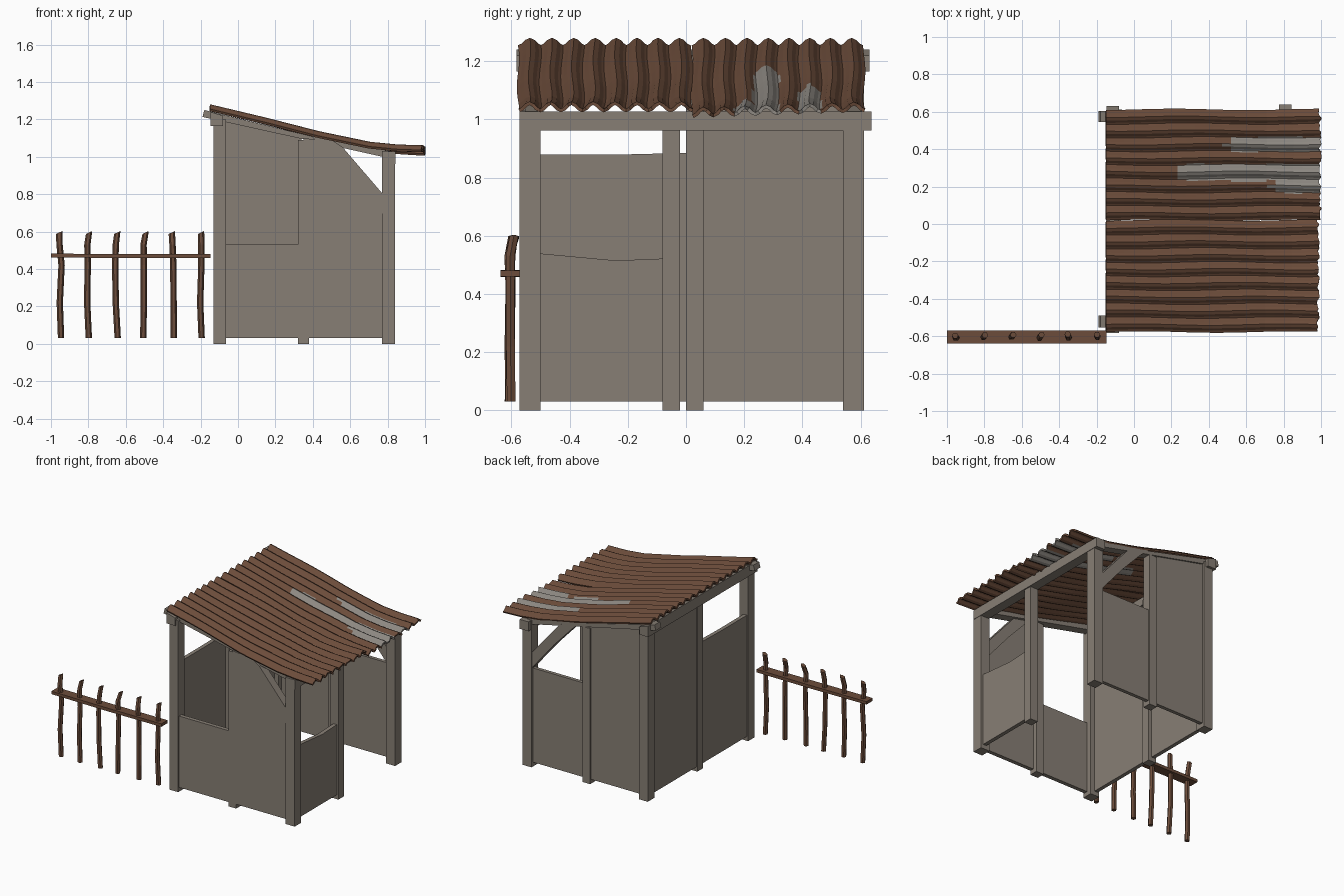
import bpy, bmesh, math, random
from mathutils import Vector

if "Cube" in bpy.data.objects:
    bpy.data.objects.remove(bpy.data.objects["Cube"])

random.seed(4)


def material(name, rgb):
    m = bpy.data.materials.new(name)
    m.diffuse_color = (*rgb, 1)
    m.use_nodes = True
    m.node_tree.nodes["Principled BSDF"].inputs["Base Color"].default_value = m.diffuse_color
    return m


GREY = material("weathered wood", (0.245, 0.212, 0.178))
BROWN = material("rusty brown", (0.150, 0.073, 0.043))
BARE = material("bare metal grey", (0.27, 0.25, 0.225))


def finish(name, bm, *mats):
    bmesh.ops.recalc_face_normals(bm, faces=bm.faces)
    me = bpy.data.meshes.new(name)
    bm.to_mesh(me)
    bm.free()
    for m in mats:
        me.materials.append(m)
    ob = bpy.data.objects.new(name, me)
    bpy.context.collection.objects.link(ob)
    return ob


def prism(name, pts, lo, hi, axis='y', mat=GREY):
    """Extrude an outline: (x, z) along y, or (y, z) along x."""
    bm = bmesh.new()

    def place(p, d):
        return (p[0], d, p[1]) if axis == 'y' else (d, p[0], p[1])
    a = [bm.verts.new(place(p, lo)) for p in pts]
    b = [bm.verts.new(place(p, hi)) for p in pts]
    bm.faces.new(a)
    bm.faces.new(b[::-1])
    n = len(pts)
    for i in range(n):
        j = (i + 1) % n
        bm.faces.new((a[i], b[i], b[j], a[j]))
    return finish(name, bm, mat)


def box(name, x0, x1, y0, y1, z0, z1, mat=GREY):
    return prism(name, [(x0, z0), (x1, z0), (x1, z1), (x0, z1)], y0, y1, 'y', mat)


# corner posts, taller on the left side
for side, y0, y1 in (("front", -0.572, -0.5), ("back", 0.54, 0.612)):
    prism(side + "_left_post", [(-0.132, 0), (-0.063, 0), (-0.063, 1.2), (-0.132, 1.21)], y0, y1)
    prism(side + "_right_post", [(0.77, 0), (0.84, 0), (0.84, 1.02), (0.77, 1.03)], y0, y1)

# middle posts
box("front_middle_post", 0.32, 0.38, -0.563, -0.505, 0, 1.09)
box("back_middle_post", 0.32, 0.38, 0.545, 0.605, 0, 1.09)
box("left_middle_post", -0.13, -0.07, 0.0, 0.06, 0, 1.19)
box("right_middle_post", 0.775, 0.835, -0.08, -0.02, 0, 0.98)

# front and back wall panels
F0, F1, B0, B1 = -0.563, -0.535, 0.57, 0.595
box("front_low_panel", -0.07, 0.33, F0, F1, 0.03, 0.53)
prism("front_tall_panel", [(0.35, 0.03), (0.78, 0.03), (0.78, 0.71), (0.6, 0.91), (0.43, 1.09), (0.35, 1.1)], F0, F1)
prism("back_tall_panel", [(-0.07, 0.03), (0.34, 0.03), (0.34, 1.1), (-0.07, 1.195)], B0, B1)
box("back_low_panel", 0.37, 0.78, B0, B1, 0.03, 0.69)

# left and right wall panels; the right rear bay is the doorway
prism("left_low_panel", [(-0.51, 0.03), (0.01, 0.03), (0.01, 0.885), (-0.2, 0.88), (-0.51, 0.88)], -0.122, -0.095, 'x')
prism("left_tall_panel", [(0.05, 0.03), (0.55, 0.03), (0.55, 1.2), (0.05, 1.2)], -0.122, -0.095, 'x')
prism("right_low_panel", [(-0.51, 0.03), (-0.07, 0.03), (-0.07, 0.522), (-0.24, 0.515), (-0.51, 0.54)], 0.795, 0.822, 'x')

# diagonal braces and sloping rafters on front and back
BRACE = [(0.38, 1.12), (0.5, 1.09), (0.56, 1.05), (0.775, 0.80), (0.775, 0.69), (0.6, 0.9), (0.46, 1.05)]
RAFTER = [(-0.19, 1.213), (0.84, 0.985), (0.84, 1.025), (0.43, 1.1), (-0.18, 1.25)]
for side, y0, y1, r0, r1 in (("front", -0.566, -0.51, -0.553, -0.49), ("back", 0.55, 0.606, 0.545, 0.605)):
    prism(side + "_brace", BRACE, y0, y1)
    prism(side + "_rafter", RAFTER, r0, r1)

# long beams under the roof
prism("left_beam", [(-0.148, 1.165), (-0.08, 1.165), (-0.08, 1.22), (-0.148, 1.24)], -0.583, 0.63)
box("right_beam", 0.775, 0.843, -0.572, 0.638, 0.962, 1.028)

# corrugated roof sheets
CURVE = [(-0.15, 1.262), (0.15, 1.19), (0.43, 1.118), (0.7, 1.062), (0.85, 1.047), (0.985, 1.043)]


def height(x):
    for (xa, za), (xb, zb) in zip(CURVE, CURVE[1:]):
        if x <= xb:
            break
    return za + (zb - za) * (x - xa) / (xb - xa)


def is_bare(c):
    """Long worn patches that run down to the eave."""
    for start, ymid, half in ((0.2, 0.275, 0.048), (0.48, 0.425, 0.042), (0.73, 0.205, 0.042)):
        if c.x > start + 1.5 * abs(c.y - ymid) and abs(c.y - ymid) < half:
            return True
    return False


def sheet(name, y0, y1, sag, longer, patched):
    waves, seg, nx = 8, 6, 24
    ny = waves * seg
    ragged = [random.uniform(-0.008, 0.008) for _ in range(ny + 1)]
    bm = bmesh.new()
    rows = []
    for i in range(nx + 1):
        t = i / nx
        row = []
        for j in range(ny + 1):
            v = j / ny
            x = -0.15 + 1.135 * t
            z = height(x) + 0.0125 * math.cos(2 * math.pi * (v * waves - 0.5)) - sag * t * t * (1 - v)
            y = y0 + (y1 - y0) * v + 0.004 * math.sin(9 * t + 5 * v)
            row.append(bm.verts.new((x + longer * t + ragged[j] * t ** 6, y, z)))
        rows.append(row)
    for i in range(nx):
        for j in range(ny):
            f = bm.faces.new((rows[i][j], rows[i + 1][j], rows[i + 1][j + 1], rows[i][j + 1]))
            if patched and is_bare(f.calc_center_median()):
                f.material_index = 1
    ob = finish(name, bm, BROWN, BARE)
    mod = ob.modifiers.new("thickness", 'SOLIDIFY')
    mod.thickness = 0.012
    mod.offset = 0
    return ob


sheet("front_roof_sheet", -0.575, 0.018, 0.0, 0.0, False)
sheet("back_roof_sheet", 0.022, 0.61, 0.02, 0.01, True)

# fence: crooked six-sided pickets and one flat rail
for k in range(6):
    xc = -0.95 + 0.15 * k
    bm = bmesh.new()
    rings = []
    for z in (0.03, 0.22, 0.42, 0.53, 0.595):
        dx = random.uniform(-0.007, 0.007)
        dy = -0.605 + random.uniform(-0.005, 0.005) + (0.012 if z > 0.55 else 0)
        rings.append([bm.verts.new((xc + dx + 0.017 * math.cos(a), dy + 0.017 * math.sin(a),
                                    z + (0.008 * math.cos(a) if z > 0.55 else 0)))
                      for a in (math.pi / 3 * s for s in range(6))])
    for lo, hi in zip(rings, rings[1:]):
        for s in range(6):
            bm.faces.new((lo[s], lo[(s + 1) % 6], hi[(s + 1) % 6], hi[s]))
    bm.faces.new(rings[0][::-1])
    bm.faces.new(rings[-1])
    finish("fence_picket_%d" % (k + 1), bm, BROWN)

prism("fence_rail", [(-1.0, 0.462), (-0.57, 0.458), (-0.148, 0.46), (-0.148, 0.481), (-0.57, 0.48), (-1.0, 0.482)],
      -0.638, -0.57, 'y', BROWN)
